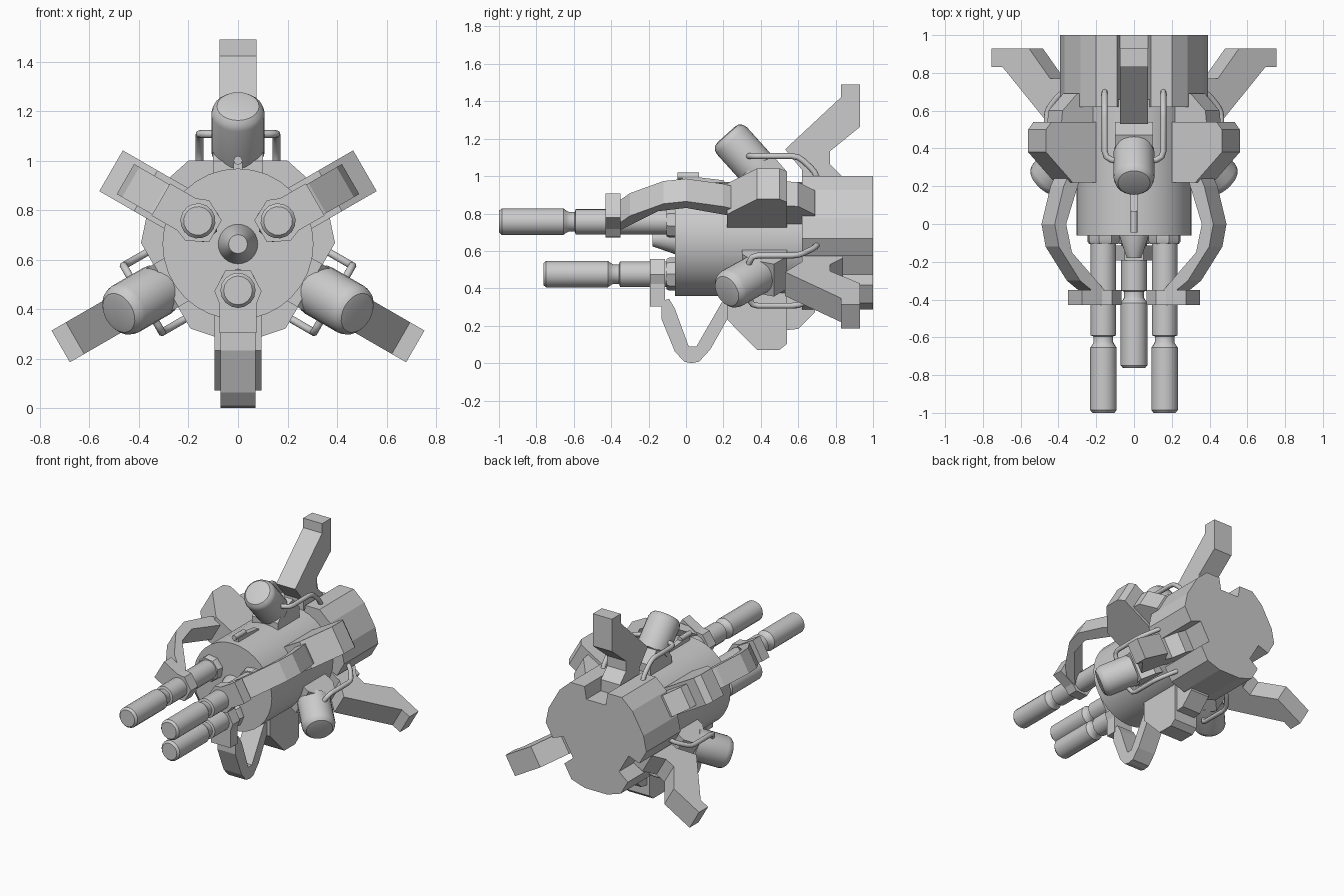
import bpy, bmesh
from math import sin, cos, pi, radians
from mathutils import Matrix, Vector

if "Cube" in bpy.data.objects:
    bpy.data.objects.remove(bpy.data.objects["Cube"])

CZ = 0.663  # height of the long axis


def sector(deg):
    """Local frame: x = sideways, y = along axis, z = radius outward."""
    return Matrix.Translation((0, 0, CZ)) @ Matrix.Rotation(radians(deg), 4, 'Y')


def finish(bm, name, mat, smooth=False):
    bmesh.ops.remove_doubles(bm, verts=bm.verts, dist=1e-5)
    bm.transform(mat)
    bmesh.ops.recalc_face_normals(bm, faces=bm.faces)
    me = bpy.data.meshes.new(name)
    bm.to_mesh(me)
    bm.free()
    ob = bpy.data.objects.new(name, me)
    bpy.context.collection.objects.link(ob)
    if smooth:
        bpy.ops.object.select_all(action='DESELECT')
        ob.select_set(True)
        bpy.context.view_layer.objects.active = ob
        bpy.ops.object.shade_smooth_by_angle(angle=radians(32))
    return ob


def prism(name, pts, vec, mat):
    """Extrude a flat outline along a vector."""
    bm = bmesh.new()
    f = bm.faces.new([bm.verts.new(p) for p in pts])
    r = bmesh.ops.extrude_face_region(bm, geom=[f])
    new = [v for v in r['geom'] if isinstance(v, bmesh.types.BMVert)]
    bmesh.ops.translate(bm, verts=new, vec=vec)
    if not any(len(f.verts) == len(pts) and f.calc_center_median().dot(Vector(vec)) <
               Vector(pts[0]).dot(Vector(vec)) + 1e-6 for f in bm.faces):
        bm.faces.new([v for v in bm.verts if v not in new])
    return finish(bm, name, mat)


def side_plate(name, yr, half, mat):
    return prism(name, [(-half, y, r) for y, r in yr], (2 * half, 0, 0), mat)


def lathe(name, prof, mat, n=16):
    """Closed solid turned about the y axis; prof is (y, radius)."""
    bm = bmesh.new()
    rings = [[bm.verts.new((r * cos(2 * pi * i / n), y, r * sin(2 * pi * i / n)))
              for i in range(n)] for y, r in prof]
    for a, b in zip(rings, rings[1:]):
        for i in range(n):
            j = (i + 1) % n
            bm.faces.new((a[i], a[j], b[j], b[i]))
    bm.faces.new(rings[0])
    bm.faces.new(rings[-1])
    return finish(bm, name, mat, True)


def tube(name, pts, rad, mat):
    """Round pipe following a few points, with rounded bends."""
    P = [Vector(p) for p in pts]
    path = [P[0]]
    for a, b, c in zip(P, P[1:], P[2:]):
        d = min(0.035, (a - b).length / 2, (c - b).length / 2)
        s, e = b + (a - b).normalized() * d, b + (c - b).normalized() * d
        path += [s, (s + e) / 4 + b / 2, e]
    path.append(P[-1])
    cu = bpy.data.curves.new(name, 'CURVE')
    cu.dimensions = '3D'
    cu.bevel_depth = rad
    cu.bevel_resolution = 2
    cu.use_fill_caps = True
    sp = cu.splines.new('POLY')
    sp.points.add(len(path) - 1)
    for q, p in zip(sp.points, path):
        q.co = (*(mat @ p), 1)
    ob = bpy.data.objects.new(name, cu)
    bpy.context.collection.objects.link(ob)


# main body drum and centre cone
axis = sector(0)
lathe('body_drum', [(-0.06, 0.305), (0.66, 0.305)], axis, 32)
lathe('centre_cone', [(-0.18, 0.038), (-0.06, 0.08), (-0.04, 0.08)], axis, 24)

# rear housing with three notches for the fins
outline = []
for k in range(3):
    q = Matrix.Rotation(radians(120 * k), 3, 'Y')
    local = [(-0.2, 0.337), (-0.09, 0.337), (-0.075, 0.25), (0.075, 0.25), (0.09, 0.337), (0.2, 0.337)]
    local += [(0.386 * sin(radians(a)), 0.386 * cos(radians(a))) for a in (47, 73)]
    outline += [q @ Vector((x, 0.62, z)) for x, z in local]
prism('rear_housing', outline, (0, 0.38, 0), axis)

# sensor handle on top of the drum
tube('top_handle', [(0, -0.045, 0.338), (0, 0.07, 0.338)], 0.018, axis)
side_plate('top_handle_base', [(-0.02, 0.29), (-0.02, 0.33), (0.07, 0.33), (0.2, 0.315), (0.22, 0.29)],
           0.018, axis)

# fins, tanks and hoses, three times round
for k in range(3):
    m = sector(120 * k)
    side_plate('fin', [(0.62, 0.25), (0.62, 0.37), (0.53, 0.48), (0.83, 0.76), (0.83, 0.827),
                       (0.93, 0.827), (0.93, 0.6), (0.77, 0.47), (0.77, 0.4), (0.84, 0.33),
                       (0.84, 0.25)], 0.074, m)
    side_plate('tank_mount', [(0.3, 0.27), (0.3, 0.335), (0.36, 0.40), (0.47, 0.44), (0.54, 0.36),
                              (0.54, 0.27)], 0.1, m)
    tilt = m @ Matrix.Translation((0, 0.215, 0.56)) @ Matrix.Rotation(radians(-48), 4, 'X')
    lathe('tank', [(0, 0.06), (0.005, 0.085), (0.022, 0.101), (0.045, 0.108), (0.25, 0.108)], tilt, 24)
    for s in (-1, 1):
        tube('hose', [(s * 0.08, 0.33, 0.444), (s * 0.155, 0.35, 0.444), (s * 0.155, 0.6, 0.444),
                      (s * 0.155, 0.69, 0.36), (s * 0.155, 0.71, 0.3)], 0.016, m)

# finger outlines (y, radius): long upper ones and the short lower one
upper = [(0.24, 0.45), (0.2, 0.47), (0.0, 0.525), (-0.12, 0.5), (-0.3, 0.37), (-0.35, 0.3),
         (-0.35, 0.22), (-0.29, 0.28), (-0.15, 0.42), (0.0, 0.455), (0.24, 0.37)]
lower = [(0.24, 0.45), (0.22, 0.43), (0.13, 0.59), (0.07, 0.655), (0.03, 0.663), (-0.01, 0.655),
         (-0.06, 0.6), (-0.13, 0.43), (-0.13, 0.33), (-0.09, 0.32), (-0.06, 0.37), (0.015, 0.575),
         (0.055, 0.575), (0.19, 0.34), (0.24, 0.32)]

# arms and barrels, three times round
for deg, tip, finger in ((60, -1.0, upper), (300, -1.0, upper), (180, -0.763, lower)):
    m = sector(deg)
    c = tip + 0.57  # front of the collar
    side_plate('arm_pod', [(0.22, 0.27), (0.22, 0.43), (0.38, 0.592), (0.5, 0.592), (0.54, 0.56),
                           (0.54, 0.27)], 0.095, m)
    side_plate('arm_pod_rear', [(0.5, 0.27), (0.5, 0.49), (0.6, 0.48), (0.69, 0.39), (0.69, 0.27)],
               0.075, m)
    side_plate('arm_finger', finger, 0.07, m)
    prism('barrel_collar', [(x, c, r) for x, r in
                            ((-0.075, 0.36), (0.075, 0.36), (0.075, 0.24), (0.095, 0.19), (0.05, 0.105),
                             (-0.05, 0.105), (-0.095, 0.19), (-0.075, 0.24))], (0, 0.08, 0), m)
    b = m @ Matrix.Translation((0, 0, 0.187))
    lathe('barrel', [(tip, 0.058), (tip + 0.015, 0.071), (tip + 0.345, 0.071), (tip + 0.36, 0.06),
                     (tip + 0.375, 0.052), (tip + 0.405, 0.052), (tip + 0.41, 0.068), (c + 0.04, 0.068),
                     (-0.11, 0.068), (-0.05, 0.068)], b)
    lathe('barrel_base', [(-0.105, 0.08), (-0.09, 0.088), (-0.05, 0.088)], b, 8)
